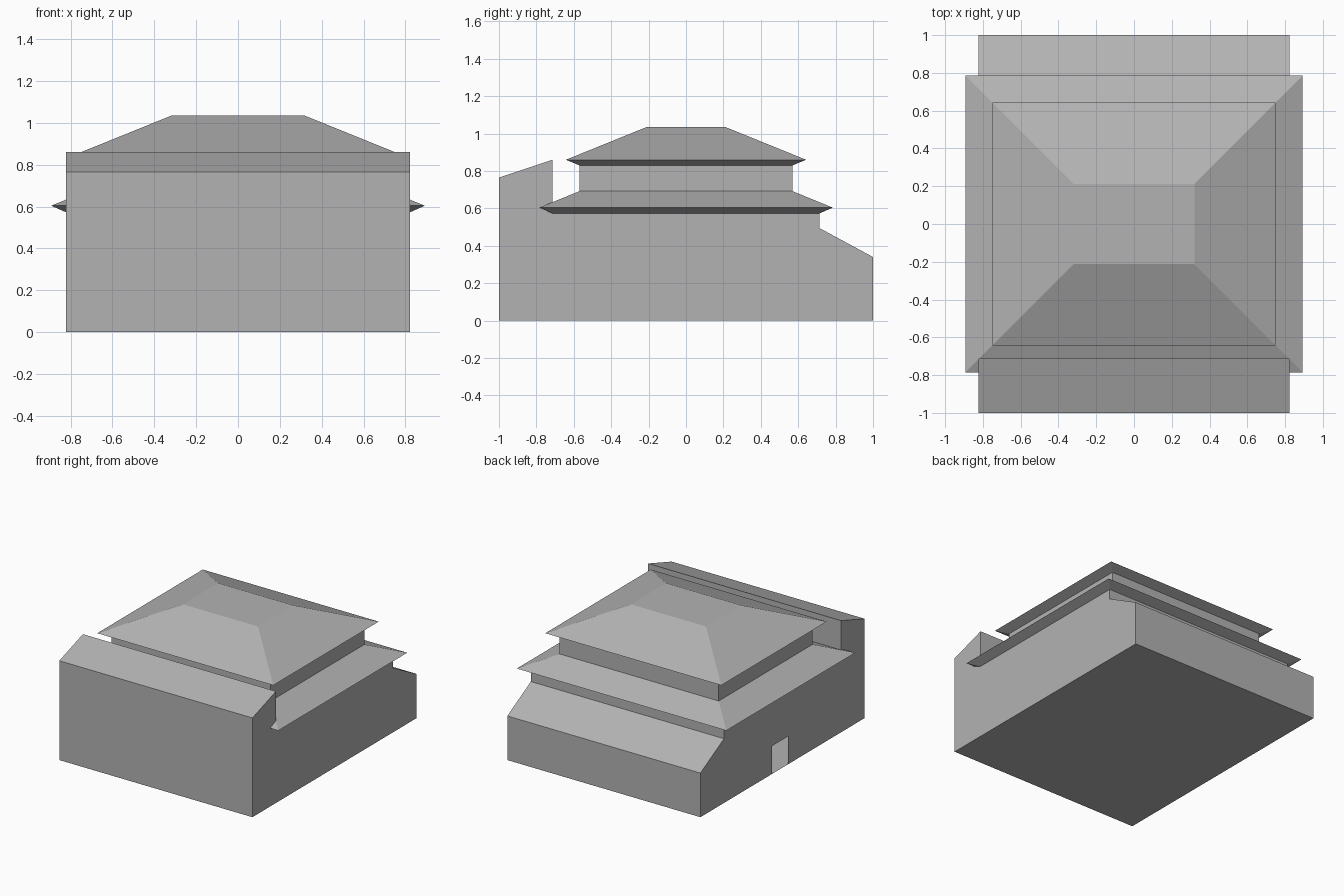
import bpy
import bmesh

if "Cube" in bpy.data.objects:
    bpy.data.objects.remove(bpy.data.objects["Cube"])

# Dark grey surface shared by all parts
grey = bpy.data.materials.new("dark_grey")
grey.diffuse_color = (0.45, 0.45, 0.45, 1)
grey.use_nodes = True
grey.node_tree.nodes["Principled BSDF"].inputs["Base Color"].default_value = grey.diffuse_color


def finish(bm, name):
    mesh = bpy.data.meshes.new(name)
    bm.to_mesh(mesh)
    bm.free()
    mesh.materials.append(grey)
    obj = bpy.data.objects.new(name, mesh)
    bpy.context.collection.objects.link(obj)
    return obj


def rect_loft(name, rings, cap=False):
    """Stack of centred rectangles (half x, half y, z) joined by flat quads."""
    bm = bmesh.new()
    loops = [[bm.verts.new((sx * x, sy * y, z))
              for sx, sy in ((-1, -1), (1, -1), (1, 1), (-1, 1))]
             for x, y, z in rings]
    for lo, hi in zip(loops, loops[1:]):
        for i in range(4):
            j = (i + 1) % 4
            bm.faces.new((lo[i], lo[j], hi[j], hi[i]))
    if cap:
        bm.faces.new(loops[-1])
    return finish(bm, name)


# Main body: side profile (y, z) spanning the width, open under the roof
W = 0.823
profile = [(-1, 0), (1, 0), (1, 0.34), (0.713, 0.495), (0.713, 0.573),
           (-0.713, 0.573), (-0.713, 0.86), (-1, 0.765)]
bm = bmesh.new()
left = [bm.verts.new((-W, y, z)) for y, z in profile]
right = [bm.verts.new((W, y, z)) for y, z in profile]
n = len(profile)
for i in range(n):
    j = (i + 1) % n
    if i != 4:
        bm.faces.new((left[i], left[j], right[j], right[i]))
bm.faces.new(right)

# Left wall, notched by the open doorway
door = [bm.verts.new((-W, y, z)) for y, z in
        ((0.13, 0), (0.13, 0.215), (-0.065, 0.215), (-0.065, 0))]
bm.faces.new(left[:0:-1] + door + [left[0]])
finish(bm, "main_body")

# Lower hipped roof with angled eaves
rect_loft("lower_roof", [(0.823, 0.713, 0.573), (0.893, 0.785, 0.604),
                         (0.678, 0.57, 0.692)])

# Upper storey walls
rect_loft("upper_walls", [(0.678, 0.57, 0.692), (0.678, 0.57, 0.83)])

# Upper hipped roof with flat top
rect_loft("upper_roof", [(0.678, 0.57, 0.83), (0.75, 0.642, 0.86),
                         (0.32, 0.213, 1.034)], cap=True)
